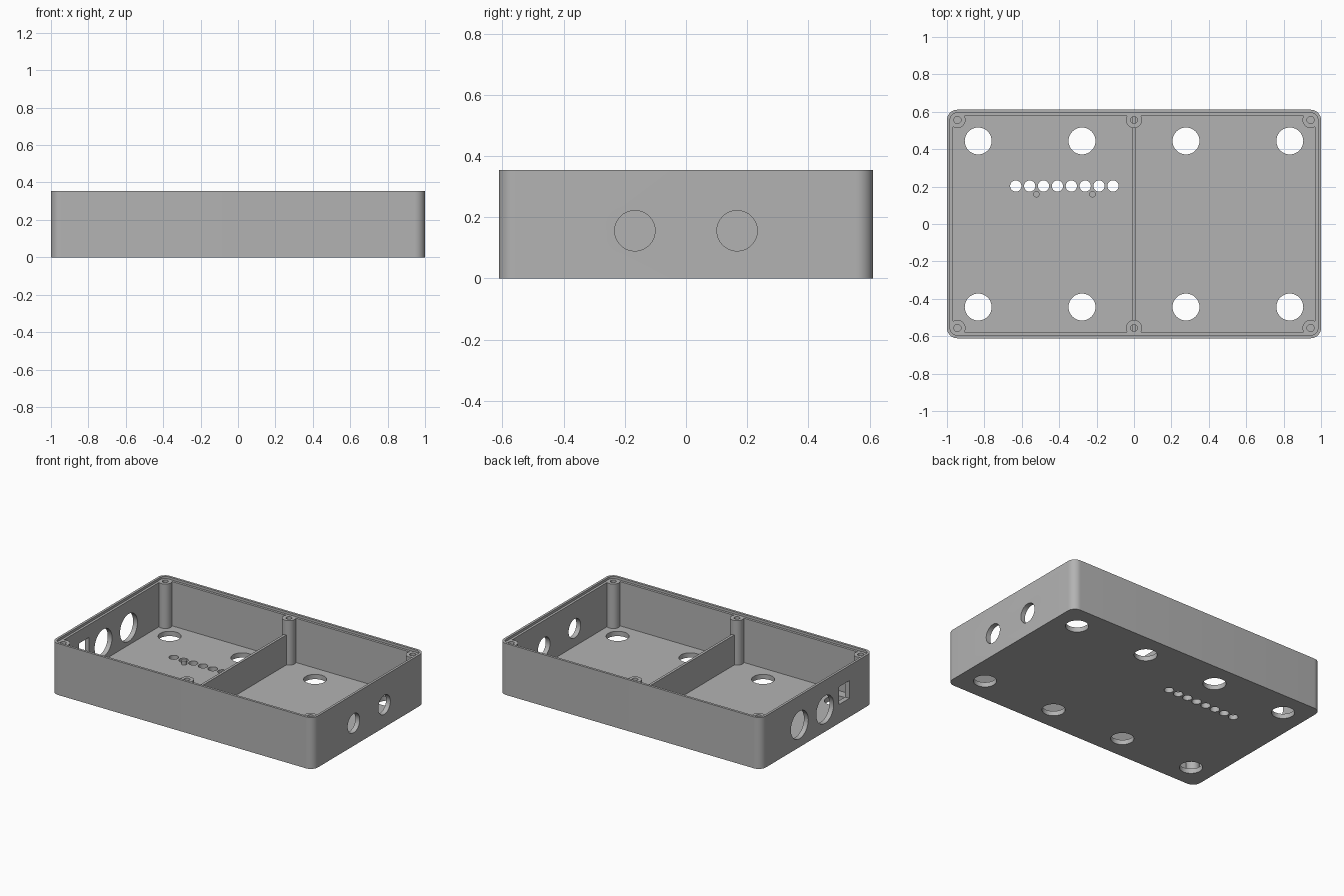
import bpy, bmesh, math
from mathutils import Matrix, Vector

if "Cube" in bpy.data.objects:
    bpy.data.objects.remove(bpy.data.objects["Cube"], do_unlink=True)

HALF_X, HALF_Y, HEIGHT = 1.0, 0.611, 0.355
WALL, LIP, FLOOR = 0.033, 0.0165, 0.033
CORNER = 0.055

grey = bpy.data.materials.new("plain grey")
grey.use_nodes = True
grey.diffuse_color = (0.45, 0.45, 0.45, 1)
grey.node_tree.nodes["Principled BSDF"].inputs["Base Color"].default_value = (0.45, 0.45, 0.45, 1)


def rounded_ring(inset, z, steps=10):
    """Rounded rectangle outline, inset from the outer wall."""
    r = CORNER - inset
    cx, cy = HALF_X - CORNER, HALF_Y - CORNER
    points = []
    for i, (sx, sy) in enumerate([(1, 1), (-1, 1), (-1, -1), (1, -1)]):
        for k in range(steps + 1):
            a = math.pi / 2 * (i + k / steps)
            points.append(Vector((sx * cx + r * math.cos(a), sy * cy + r * math.sin(a), z)))
    return points


def circle_ring(x, y, r, z, sides=40):
    turn = 2 * math.pi / sides
    return [Vector((x + r * math.cos(turn * k), y + r * math.sin(turn * k), z))
            for k in range(sides)]


def finish(name, bm):
    bmesh.ops.recalc_face_normals(bm, faces=bm.faces)
    mesh = bpy.data.meshes.new(name)
    bm.to_mesh(mesh)
    bm.free()
    mesh.materials.append(grey)
    obj = bpy.data.objects.new(name, mesh)
    bpy.context.collection.objects.link(obj)
    return obj


def loft(name, rings):
    """Join successive outlines with quads and cap both ends."""
    bm = bmesh.new()
    loops = [[bm.verts.new(p) for p in ring] for ring in rings]
    for a, b in zip(loops, loops[1:]):
        for i in range(len(a)):
            j = (i + 1) % len(a)
            bm.faces.new((a[i], a[j], b[j], b[i]))
    bm.faces.new(loops[0])
    bm.faces.new(loops[-1])
    return finish(name, bm)


def block(name, centre, size):
    bm = bmesh.new()
    bmesh.ops.create_cube(bm, size=1, matrix=Matrix.Translation(centre) @ Matrix.Diagonal((*size, 1)))
    return finish(name, bm)


def smooth(obj):
    bpy.ops.object.select_all(action="DESELECT")
    obj.select_set(True)
    bpy.context.view_layer.objects.active = obj
    bpy.ops.object.shade_smooth_by_angle(angle=math.radians(30))


def cut(target, cutter):
    cutter.hide_render = True
    mod = target.modifiers.new("cut", "BOOLEAN")
    mod.operation, mod.solver, mod.object = "DIFFERENCE", "EXACT", cutter
    bpy.context.view_layer.objects.active = target
    bpy.ops.object.modifier_apply(modifier=mod.name)
    bpy.data.objects.remove(cutter, do_unlink=True)


def floor_hole(x, y, r):
    cut(shell, loft("cutter", [circle_ring(x, y, r, z) for z in (-0.1, 0.1)]))


def side_hole(side, y, z, r):
    cutter = loft("cutter", [circle_ring(0, 0, r, d) for d in (-0.1, 0.1)])
    cutter.data.transform(Matrix.Translation((side * HALF_X, y, z)) @ Matrix.Rotation(math.pi / 2, 4, "Y"))
    cut(shell, cutter)


# Open tray with a stepped rim
LEDGE = HEIGHT - LIP
shell = loft("enclosure_shell", [rounded_ring(i, z) for i, z in [
    (0, 0), (0, HEIGHT), (LIP, HEIGHT), (LIP, LEDGE), (WALL, LEDGE), (WALL, FLOOR)]])

# Large floor holes
for x in (-0.833, -0.278, 0.278, 0.833):
    for y in (-0.444, 0.444):
        floor_hole(x, y, 0.072)

# Row of small floor holes
for i in range(8):
    floor_hole(-0.632 + 0.0742 * i, 0.203, 0.03)

# Side openings: two on one end, two larger and a slot on the other
for y in (-0.167, 0.167):
    side_hole(1, y, 0.156, 0.066)
for y in (-0.087, 0.19):
    side_hole(-1, y, 0.153, 0.095)
cut(shell, block("cutter", (-HALF_X, -0.297, 0.19), (0.2, 0.111, 0.122)))
smooth(shell)

# Screw posts with blind pilot holes
for label, x in (("right", -0.944), ("middle", 0), ("left", 0.944)):
    for end, y in (("front", -0.556), ("back", 0.556)):
        smooth(loft(f"screw_post_{end}_{label}", [circle_ring(x, y, r, z) for r, z in [
            (0.043, 0.01), (0.043, LEDGE + 0.001), (0.019, LEDGE + 0.001), (0.019, 0.06)]]))

# Divider across the middle
block("divider_wall", (0, 0, 0.13), (0.018, 1.18, 0.22))

# Locating pegs beside the hole row
for label, x in (("right", -0.522), ("left", -0.222)):
    smooth(loft(f"locating_peg_{label}", [circle_ring(x, 0.159, 0.017, z, 24) for z in (0.02, 0.06)]))
